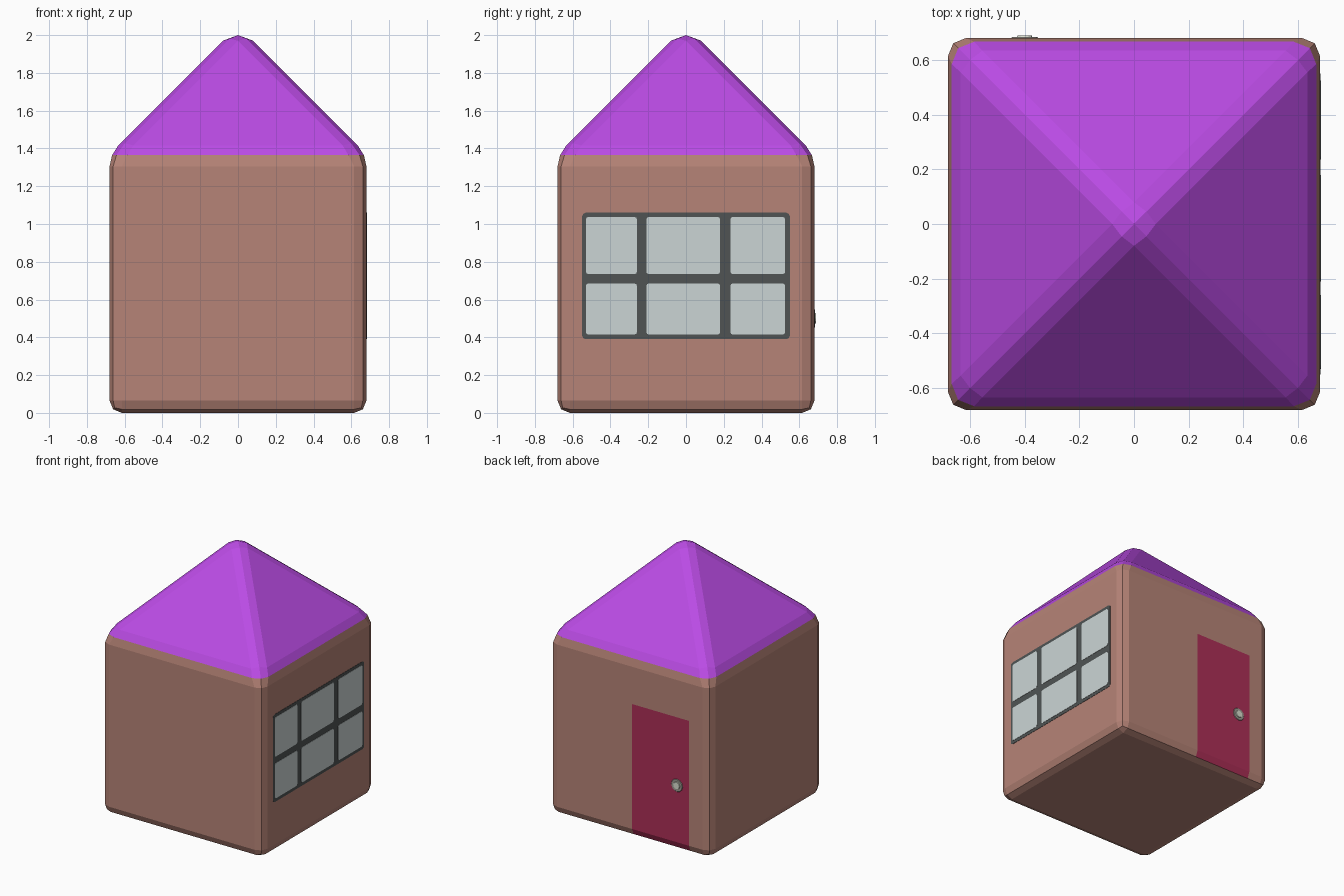
import bpy, bmesh, math
from mathutils import Matrix, Vector

if "Cube" in bpy.data.objects:
    bpy.data.objects.remove(bpy.data.objects["Cube"])

W, EAVE, APEX = 0.68, 1.37, 2.05


def mat(name, rgb):
    m = bpy.data.materials.new(name)
    m.diffuse_color = (*rgb, 1)
    m.use_nodes = True
    m.node_tree.nodes["Principled BSDF"].inputs["Base Color"].default_value = m.diffuse_color
    return m


brown = mat("brown_wall", (0.47, 0.23, 0.185))
purple = mat("purple_roof", (0.49, 0.07, 0.775))
red = mat("crimson_door", (0.41, 0.028, 0.095))
dark = mat("dark_frame", (0.08, 0.088, 0.088))
glass = mat("pale_glass", (0.6, 0.665, 0.665))
silver = mat("pale_knob", (0.70, 0.73, 0.63))
grey = mat("grey_knob_ring", (0.33, 0.32, 0.28))


def finish(name, bm, mats):
    me = bpy.data.meshes.new(name)
    bm.to_mesh(me)
    bm.free()
    for m in mats:
        me.materials.append(m)
    ob = bpy.data.objects.new(name, me)
    bpy.context.collection.objects.link(ob)
    return ob


# House: box with pyramid roof, all edges rounded in two steps
bm = bmesh.new()
ring = [(-W, -W), (W, -W), (W, W), (-W, W)]
low = [bm.verts.new((x, y, 0)) for x, y in ring]
top = [bm.verts.new((x, y, EAVE)) for x, y in ring]
tip = bm.verts.new((0, 0, APEX))
bm.faces.new(low[::-1])
for i in range(4):
    j = (i + 1) % 4
    bm.faces.new((low[i], low[j], top[j], top[i]))
    bm.faces.new((top[i], top[j], tip))
bmesh.ops.bevel(bm, geom=bm.edges[:] + bm.verts[:], offset=0.065, offset_type='OFFSET',
                segments=2, profile=0.5, affect='EDGES', clamp_overlap=True)
for v in bm.verts:
    if v.co.z > 1.9 and v.co.xy.length < 0.01:
        v.co.z = 2.0
bm.normal_update()

# Door outline cut into the back wall
DOOR_L, DOOR_R, DOOR_T = -0.50, -0.02, 1.02
for co, no in (((DOOR_L, 0, 0), (1, 0, 0)), ((DOOR_R, 0, 0), (1, 0, 0)),
               ((0, 0, DOOR_T), (0, 0, 1))):
    faces = [f for f in bm.faces if f.normal.y > 0.3 and f.calc_center_median().y > 0.6
             and f.calc_center_median().z < 1.3]
    geom = set(faces)
    for f in faces:
        geom.update(f.verts)
        geom.update(f.edges)
    bmesh.ops.bisect_plane(bm, geom=list(geom), dist=1e-5, plane_co=co, plane_no=no)
bm.normal_update()

# Colours by height and door outline
for f in bm.faces:
    c = f.calc_center_median()
    if c.z > 1.365:
        f.material_index = 1
    elif f.normal.y > 0.5 and DOOR_L < c.x < DOOR_R and 0.02 < c.z < DOOR_T:
        f.material_index = 2
finish("house", bm, [brown, purple, red])


def plate(name, y0, y1, z0, z1, out, m, corner):
    """Thin plate on the right wall with softened corners."""
    bm = bmesh.new()
    bmesh.ops.create_cube(bm, size=1)
    bmesh.ops.scale(bm, vec=(0.005, y1 - y0, z1 - z0), verts=bm.verts)
    bmesh.ops.translate(bm, vec=(W + out - 0.0025, (y0 + y1) / 2, (z0 + z1) / 2), verts=bm.verts)
    edges = [e for e in bm.edges if abs(e.verts[0].co.x - e.verts[1].co.x) > 0.001]
    bmesh.ops.bevel(bm, geom=edges, offset=corner, segments=2, profile=0.5, affect='EDGES')
    return finish(name, bm, [m])


# Window on the right wall: frame with six panes
plate("window_frame", -0.55, 0.55, 0.39, 1.06, 0.002, dark, 0.02)
for r, (z0, z1) in enumerate(((0.415, 0.685), (0.735, 1.037))):
    for c, (y0, y1) in enumerate(((-0.53, -0.26), (-0.21, 0.18), (0.235, 0.525))):
        plate(f"window_pane_{r}_{c}", y0, y1, z0, z1, 0.004, glass, 0.012)


# Door knob: backing ring and small cap
def disc(name, r1, r2, depth, m):
    bm = bmesh.new()
    bmesh.ops.create_cone(bm, cap_ends=True, segments=12, radius1=r1, radius2=r2, depth=depth)
    bm.transform(Matrix.Translation((-0.40, W + depth / 2 - 0.001, 0.50))
                 @ Matrix.Rotation(-math.pi / 2, 4, 'X'))
    finish(name, bm, [m])


disc("knob_ring", 0.05, 0.046, 0.005, grey)
disc("knob_cap", 0.03, 0.026, 0.010, silver)
